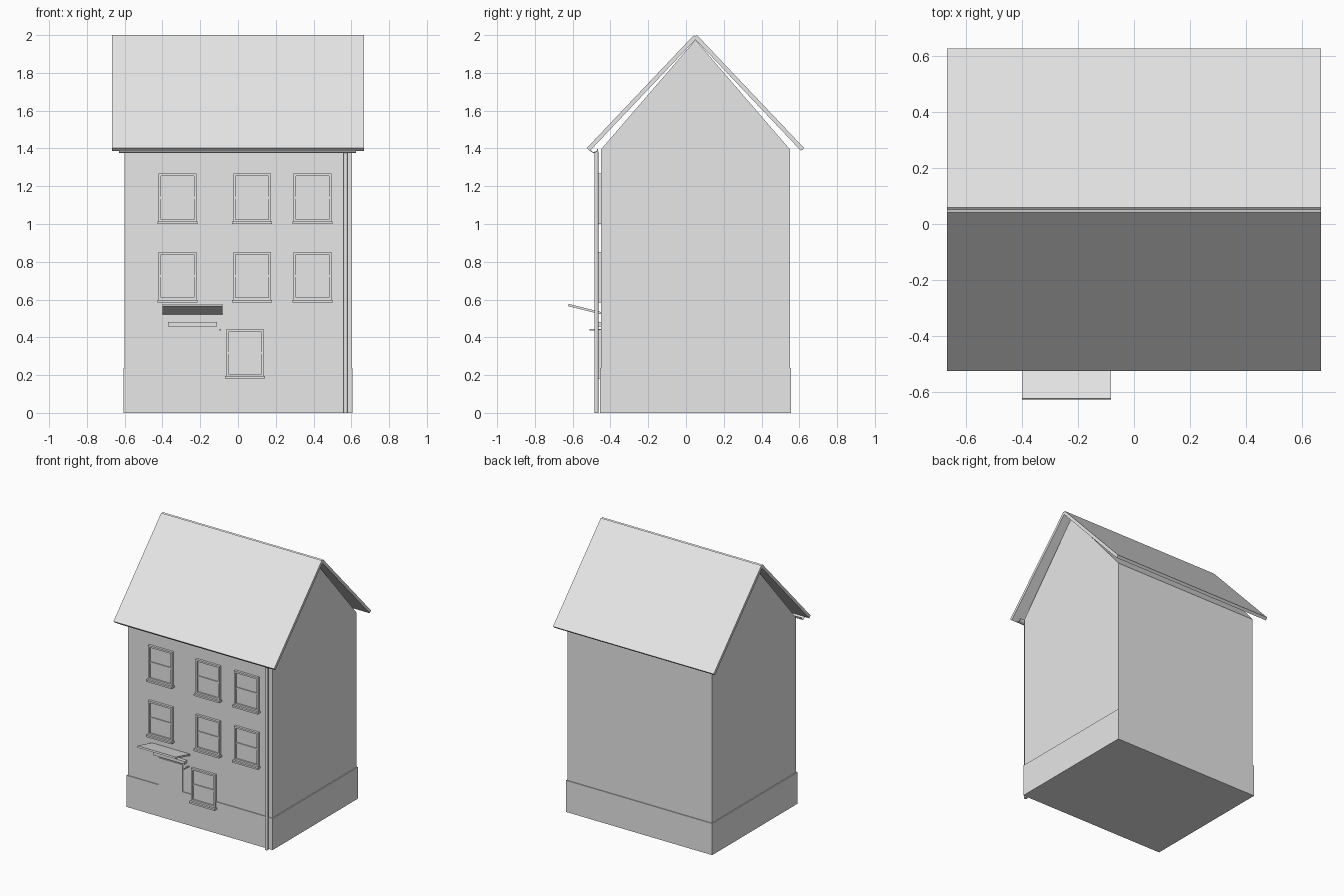
import bpy, bmesh, math

if "Cube" in bpy.data.objects:
    bpy.data.objects.remove(bpy.data.objects["Cube"])

grey = bpy.data.materials.new("plain_grey")
grey.diffuse_color = (0.8, 0.8, 0.8, 1)
grey.use_nodes = True
grey.node_tree.nodes["Principled BSDF"].inputs["Base Color"].default_value = grey.diffuse_color


def finish(name, bm):
    bmesh.ops.recalc_face_normals(bm, faces=bm.faces)
    me = bpy.data.meshes.new(name)
    bm.to_mesh(me)
    bm.free()
    me.materials.append(grey)
    ob = bpy.data.objects.new(name, me)
    bpy.context.collection.objects.link(ob)
    return ob


def add_box(bm, x0, x1, y0, y1, z0, z1):
    vs = bmesh.ops.create_cube(bm, size=1)["verts"]
    for v in vs:
        v.co = ((x0 + x1) / 2 + v.co.x * (x1 - x0),
                (y0 + y1) / 2 + v.co.y * (y1 - y0),
                (z0 + z1) / 2 + v.co.z * (z1 - z0))


def box(name, *b):
    bm = bmesh.new()
    add_box(bm, *b)
    return finish(name, bm)


def extrude_x(name, yz, x0, x1):
    """Side profile (y, z) swept along x."""
    bm = bmesh.new()
    f = bm.faces.new([bm.verts.new((x0, y, z)) for y, z in yz])
    r = bmesh.ops.extrude_face_region(bm, geom=[f])
    for v in r["geom"]:
        if isinstance(v, bmesh.types.BMVert):
            v.co.x = x1
    return finish(name, bm)


WALL = -0.45   # front wall plane
RIDGE = 0.05   # y of the ridge

# Gabled house body and plinth
extrude_x("house_walls", [(WALL, 0), (0.55, 0), (0.55, 1.395),
                          (RIDGE, 1.975), (WALL, 1.395)], -0.6, 0.6)
box("plinth", -0.607, 0.607, -0.456, 0.556, 0, 0.237)

# Two crossing roof slabs
slab = [(-0.525, 1.402), (-0.509, 1.387), (0.059, 1.986), (0.042, 2.0)]
extrude_x("roof_front", slab, -0.667, 0.667)
extrude_x("roof_back", [(2 * RIDGE - y, z) for y, z in slab], -0.667, 0.667)


# Sash windows with sills
def window(x, z, h):
    w, t = 0.1, 0.013
    bm = bmesh.new()
    yf = -0.468
    add_box(bm, x - w, x - w + t, yf, WALL, z, z + h)
    add_box(bm, x + w - t, x + w, yf, WALL, z, z + h)
    add_box(bm, x - w + t, x + w - t, yf, WALL, z + h - t, z + h)
    add_box(bm, x - w + t, x + w - t, yf, WALL, z, z + t)
    add_box(bm, x - w + t, x + w - t, -0.463, WALL, z + h / 2 - 0.006, z + h / 2 + 0.006)
    finish("window_frame", bm)
    box("window_glass", x - w + t, x + w - t, -0.456, WALL, z + t, z + h - t)
    box("window_sill", x - 0.106, x + 0.106, -0.484, WALL, z - 0.013, z)


for zz in (0.597, 1.012):
    for xx in (-0.32, 0.075, 0.394):
        window(xx, zz, 0.255)
window(0.037, 0.194, 0.247)

# Door, lintel, awning and small bracket
box("door", -0.34, -0.142, -0.456, -0.44, 0.237, 0.44)
box("door_lintel", -0.37, -0.11, -0.475, WALL, 0.458, 0.48)
extrude_x("awning", [(-0.45, 0.522), (-0.45, 0.534), (-0.622, 0.577),
                     (-0.625, 0.565)], -0.4, -0.082)
box("small_bracket", -0.097, -0.089, -0.51, WALL, 0.437, 0.443)

# Half-round gutter and drainpipe
arc = [math.pi + math.pi * i / 8 for i in range(9)]
trough = [(-0.487 + 0.022 * math.cos(a), 1.398 + 0.022 * math.sin(a)) for a in arc]
trough += [(-0.487 + 0.017 * math.cos(a), 1.398 + 0.017 * math.sin(a)) for a in reversed(arc)]
extrude_x("gutter", trough, -0.63, 0.625)

bm = bmesh.new()
bmesh.ops.create_cone(bm, cap_ends=True, segments=12, radius1=0.011,
                      radius2=0.011, depth=1.385)
bmesh.ops.translate(bm, verts=bm.verts, vec=(0.57, -0.474, 0.6925))
pipe = finish("drainpipe", bm)
bpy.context.view_layer.objects.active = pipe
pipe.select_set(True)
bpy.ops.object.shade_smooth_by_angle(angle=math.radians(40))
